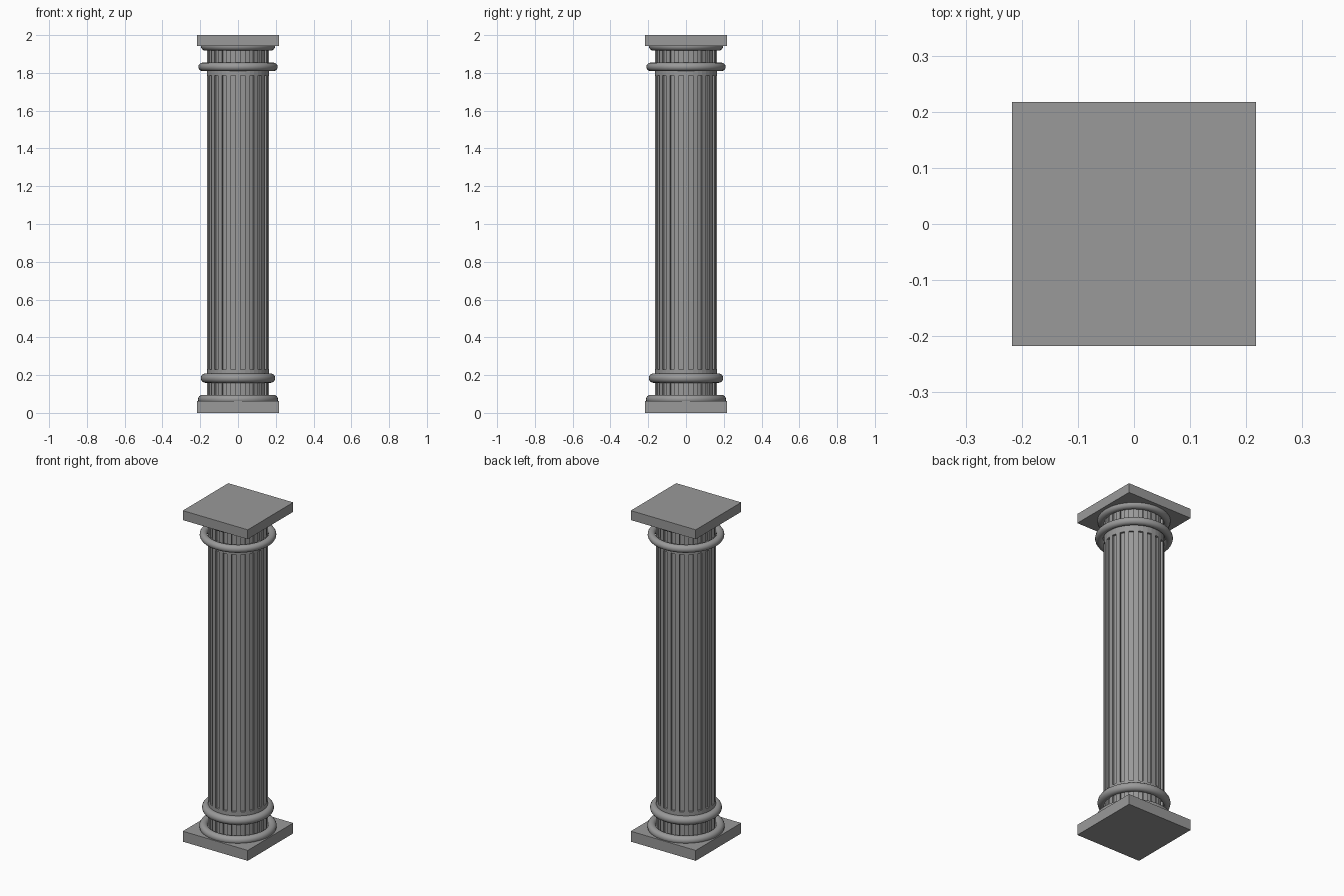
import bpy, bmesh, math
from mathutils import Vector

cube = bpy.data.objects.get("Cube")
if cube:
    bpy.data.objects.remove(cube, do_unlink=True)

stone = bpy.data.materials.new("grey_stone")
stone.use_nodes = True
GREY = (0.32, 0.32, 0.32, 1)
stone.diffuse_color = GREY
stone.node_tree.nodes["Principled BSDF"].inputs["Base Color"].default_value = GREY

FLUTES, RADIUS, DEPTH = 20, 0.164, 0.012


def slab(name, bottom, top, half=0.217):
    bpy.ops.mesh.primitive_cube_add(size=1, location=(0, 0, (bottom + top) / 2))
    obj = bpy.context.object
    obj.name = name
    obj.scale = (half * 2, half * 2, top - bottom)
    obj.data.materials.append(stone)


def ring(name, z, outer, thick):
    bpy.ops.mesh.primitive_torus_add(location=(0, 0, z), major_radius=outer - thick,
                                     minor_radius=thick, major_segments=48, minor_segments=16)
    obj = bpy.context.object
    obj.name = name
    obj.data.materials.append(stone)
    bpy.ops.object.shade_smooth_by_angle(angle=math.radians(40))


def fluted_shaft(name):
    # Stacked drum: neck, plain band, long shaft, plain band, neck
    levels = [0.04, 0.175, 0.23, 1.785, 1.84, 1.96]
    sides = FLUTES * 2
    bm = bmesh.new()
    rows = []
    for z in levels:
        angles = [math.tau * (i + 0.5) / sides for i in range(sides)]
        rows.append([bm.verts.new((RADIUS * math.cos(a), RADIUS * math.sin(a), z)) for a in angles])
    grooves = []
    for k, (low, high) in enumerate(zip(rows, rows[1:])):
        for i in range(sides):
            j = (i + 1) % sides
            face = bm.faces.new((low[i], low[j], high[j], high[i]))
            if k % 2 == 0 and i % 2 == 0:
                grooves.append(face)
    # Sink every second strip to form the flutes
    for face in bmesh.ops.extrude_discrete_faces(bm, faces=grooves)["faces"]:
        c = face.calc_center_median()
        inward = Vector((-c.x, -c.y, 0)).normalized() * DEPTH
        for v in face.verts:
            v.co += inward
    bmesh.ops.recalc_face_normals(bm, faces=bm.faces)
    mesh = bpy.data.meshes.new(name)
    bm.to_mesh(mesh)
    bm.free()
    mesh.materials.append(stone)
    bpy.context.collection.objects.link(bpy.data.objects.new(name, mesh))


slab("base_slab", 0, 0.063)
slab("top_slab", 1.943, 2)
fluted_shaft("fluted_shaft")
ring("base_ring", 0.072, 0.212, 0.024)
ring("lower_ring", 0.184, 0.197, 0.025)
ring("upper_ring", 1.832, 0.21, 0.022)
ring("top_ring", 1.942, 0.197, 0.024)
